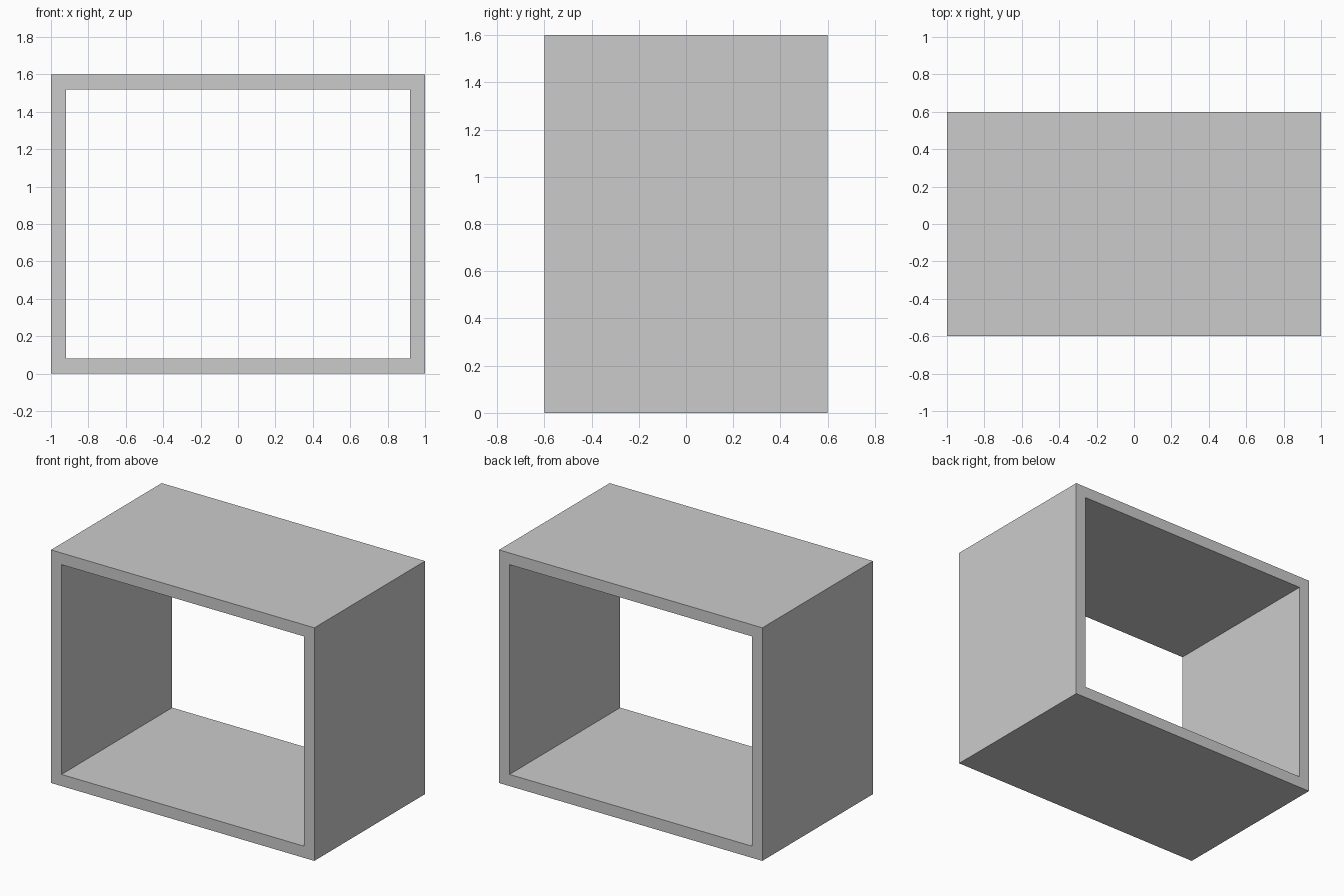
import bpy, bmesh

if "Cube" in bpy.data.objects:
    bpy.data.objects.remove(bpy.data.objects["Cube"])

WIDTH, DEPTH, HEIGHT, WALL = 2.0, 1.2, 1.6, 0.08


def rectangle(bm, inset, y):
    """Four corner vertices of an upright rectangle at depth y."""
    x, low, high = WIDTH / 2 - inset, inset, HEIGHT - inset
    return [bm.verts.new((px, y, pz))
            for px, pz in ((-x, low), (x, low), (x, high), (-x, high))]


# Open-ended box: flat rectangular ring at the front, extruded to the back
bm = bmesh.new()
outer = rectangle(bm, 0.0, -DEPTH / 2)
inner = rectangle(bm, WALL, -DEPTH / 2)
for i in range(4):
    j = (i + 1) % 4
    bm.faces.new((outer[i], outer[j], inner[j], inner[i]))

ring = bmesh.ops.extrude_face_region(bm, geom=bm.faces[:], use_keep_orig=True)
back = [v for v in ring["geom"] if isinstance(v, bmesh.types.BMVert)]
bmesh.ops.translate(bm, verts=back, vec=(0, DEPTH, 0))
bmesh.ops.recalc_face_normals(bm, faces=bm.faces[:])

mesh = bpy.data.meshes.new("open_box_frame")
bm.to_mesh(mesh)
bm.free()
bpy.context.collection.objects.link(bpy.data.objects.new("open_box_frame", mesh))
